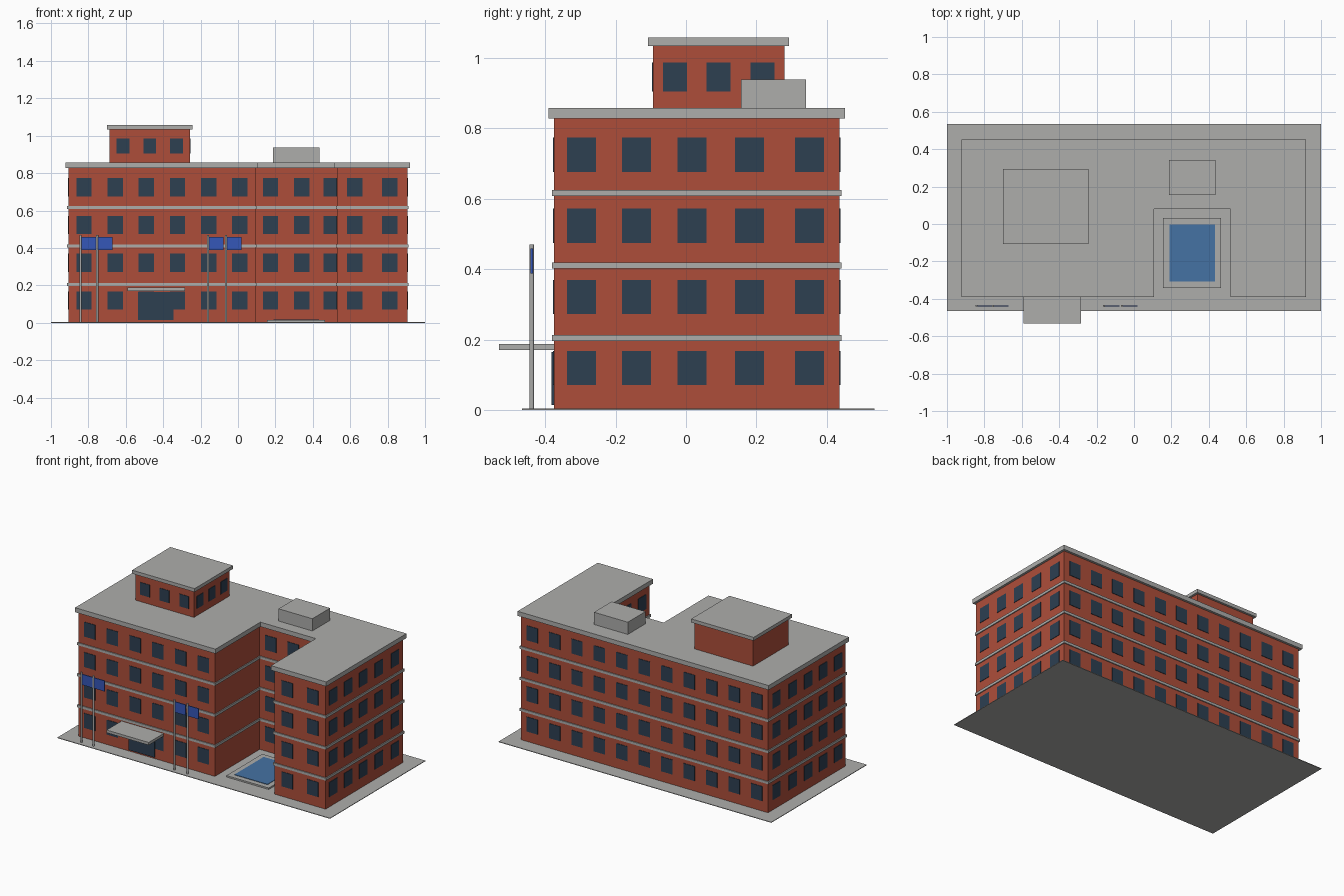
import bpy, bmesh
from mathutils import Matrix, Vector

if "Cube" in bpy.data.objects:
    bpy.data.objects.remove(bpy.data.objects["Cube"], do_unlink=True)


def material(name, rgb):
    m = bpy.data.materials.new(name)
    m.use_nodes = True
    color = (*rgb, 1)
    m.diffuse_color = color
    node = next(n for n in m.node_tree.nodes if n.type == 'BSDF_PRINCIPLED')
    node.inputs["Base Color"].default_value = color
    node.inputs["Roughness"].default_value = 0.8
    return m


BRICK = material("brick_red", (0.42, 0.076, 0.042))
CONCRETE = material("concrete_grey", (0.42, 0.42, 0.41))
GLASS = material("dark_glass", (0.026, 0.05, 0.083))
WATER = material("pool_water", (0.06, 0.17, 0.37))
FLAG = material("flag_blue", (0.035, 0.095, 0.48))


def finish(name, bm, mat):
    bmesh.ops.recalc_face_normals(bm, faces=bm.faces)
    mesh = bpy.data.meshes.new(name)
    bm.to_mesh(mesh)
    bm.free()
    mesh.materials.append(mat)
    ob = bpy.data.objects.new(name, mesh)
    bpy.context.collection.objects.link(ob)
    return ob


def add_box(bm, x, y, z):
    """Add a box given its (low, high) range on each axis."""
    size = Vector([r[1] - r[0] for r in (x, y, z)])
    centre = Vector([(r[0] + r[1]) / 2 for r in (x, y, z)])
    bmesh.ops.create_cube(bm, size=1, matrix=Matrix.Translation(centre) @ Matrix.Diagonal((*size, 1)))


def box(name, x, y, z, mat):
    bm = bmesh.new()
    add_box(bm, x, y, z)
    return finish(name, bm, mat)


# Wall lines of the U-shaped plan
WEST, EAST, FRONT, BACK = -0.907, 0.905, -0.375, 0.436
COURT_W, COURT_E, COURT_Y = 0.093, 0.53, 0.095


def u_prism(name, grow, z0, z1, mat):
    """Extrude the building plan, grown outward by a margin."""
    w, e, f, b = WEST - grow, EAST + grow, FRONT - grow, BACK + grow
    cw, ce, cy = COURT_W + grow, COURT_E - grow, COURT_Y - grow
    plan = [(w, f), (cw, f), (cw, cy), (ce, cy), (ce, f), (e, f), (e, b), (w, b)]
    bm = bmesh.new()
    face = bm.faces.new([bm.verts.new((x, y, z0)) for x, y in plan])
    top = bmesh.ops.extrude_face_region(bm, geom=[face])["geom"]
    bmesh.ops.translate(bm, vec=(0, 0, z1 - z0), verts=[v for v in top if isinstance(v, bmesh.types.BMVert)])
    return finish(name, bm, mat)


# Main building
STOREY = 0.2017
box("ground_slab", (-1, 1), (-0.465, 0.535), (0, 0.004), CONCRETE)
u_prism("brick_walls", 0, 0.002, 0.83, BRICK)
u_prism("roof_slab", 0.015, 0.827, 0.857, CONCRETE)
for i, z in enumerate((0.196, 0.402, 0.608)):
    u_prism(f"floor_band_{i + 1}", 0.006, z, z + 0.017, CONCRETE)


def spread(a, b, n):
    return [a + (b - a) * (i + 0.5) / n for i in range(n)]


def window_row(bm, axis, wall, centres, z, width, height):
    """Thin panes on a wall facing along the given axis (0 = x, 1 = y)."""
    for c in centres:
        across, through = (c - width / 2, c + width / 2), (wall - 0.003, wall + 0.003)
        x, y = (through, across) if axis == 0 else (across, through)
        add_box(bm, x, y, (z, z + height))


# Windows of the four storeys
wing = spread(FRONT, COURT_Y, 3)
flank = wing + spread(COURT_Y, BACK, 2)
walls = {
    "front_left_windows": (1, FRONT, spread(WEST, COURT_W, 6)),
    "front_right_windows": (1, FRONT, spread(COURT_E, EAST, 2)),
    "court_back_windows": (1, COURT_Y, (0.174, 0.34, 0.498)),
    "court_side_windows": (0, COURT_E, wing),
    "east_windows": (0, EAST, flank),
    "west_windows": (0, WEST, flank),
    "back_windows": (1, BACK, spread(WEST, EAST, 11)),
}
for name, (axis, wall, centres) in walls.items():
    bm = bmesh.new()
    for storey in range(4):
        window_row(bm, axis, wall, centres, 0.071 + storey * STOREY, 0.082, 0.097)
    finish(name, bm, GLASS)

# Rooftop room and service unit
PX, PY = (-0.687, -0.257), (-0.094, 0.279)
box("rooftop_room", PX, PY, (0.855, 1.036), BRICK)
box("rooftop_room_roof", (-0.701, -0.243), (-0.108, 0.293), (1.034, 1.057), CONCRETE)
bm = bmesh.new()
window_row(bm, 1, PY[0], spread(*PX, 3), 0.904, 0.068, 0.082)
window_row(bm, 0, PX[1], spread(*PY, 3), 0.904, 0.068, 0.082)
finish("rooftop_room_windows", bm, GLASS)
box("roof_service_unit", (0.188, 0.436), (0.156, 0.341), (0.855, 0.938), CONCRETE)

# Entrance
box("entrance_door", (-0.534, -0.345), (-0.382, -0.373), (0.014, 0.165), GLASS)
box("entrance_canopy", (-0.592, -0.283), (-0.531, -0.374), (0.17, 0.188), CONCRETE)

# Courtyard pool
box("pool_rim", (0.155, 0.465), (-0.342, 0.032), (0.002, 0.014), CONCRETE)
box("pool_water", (0.19, 0.432), (-0.308, -0.002), (0.01, 0.017), WATER)

# Flagpoles with flags
for i, x in enumerate((-0.842, -0.753, -0.16, -0.064)):
    bm = bmesh.new()
    bmesh.ops.create_cone(bm, cap_ends=True, segments=12, radius1=0.006, radius2=0.006,
                          depth=0.468, matrix=Matrix.Translation((x, -0.438, 0.236)))
    finish(f"flagpole_{i + 1}", bm, CONCRETE)
    box(f"flag_{i + 1}", (x + 0.004, x + 0.082), (-0.441, -0.435), (0.388, 0.458), FLAG)
